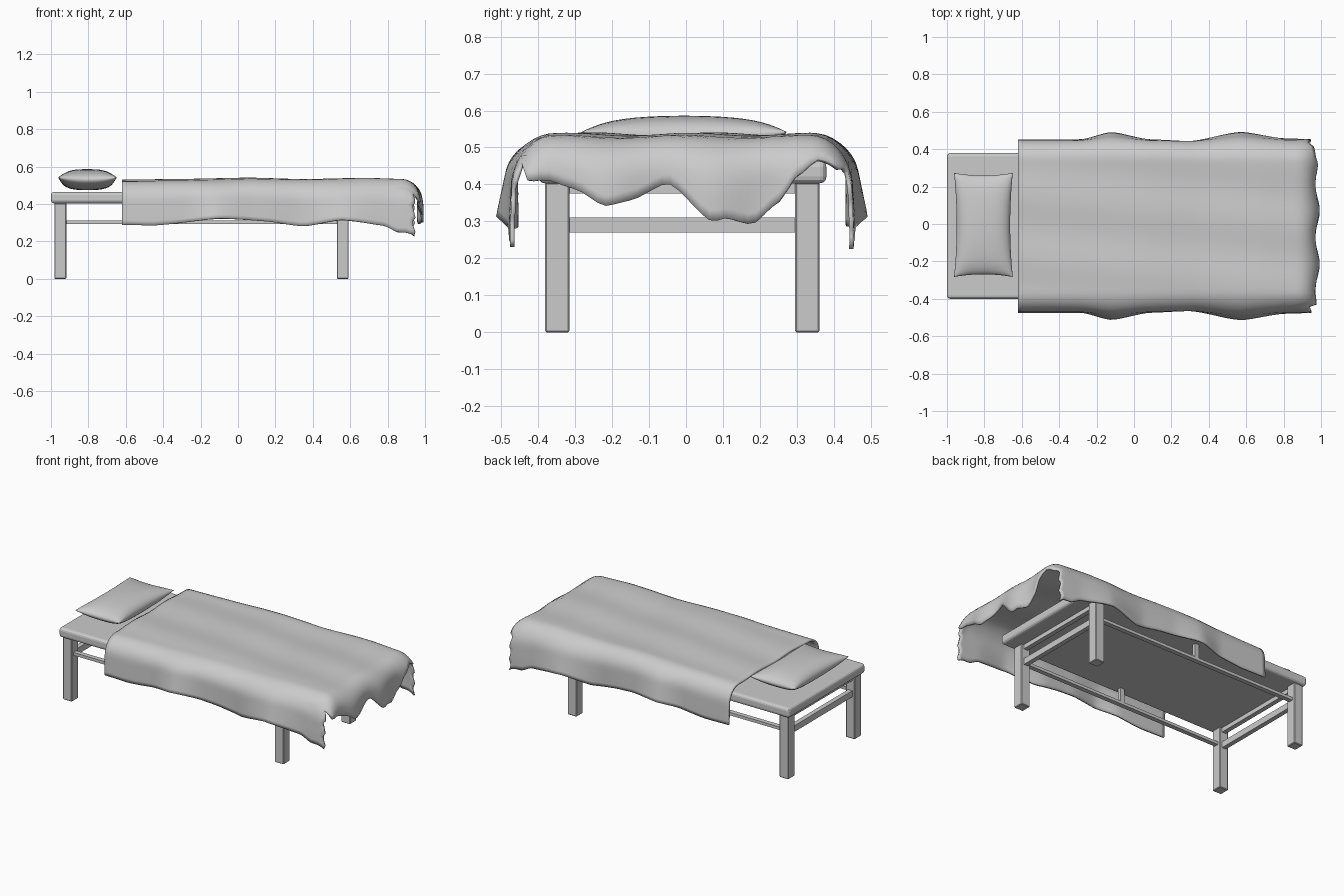
import bpy, bmesh, math

if "Cube" in bpy.data.objects:
    bpy.data.objects.remove(bpy.data.objects["Cube"])


def box(name, x0, x1, y0, y1, z0, z1, bevel=0.0, seg=1):
    bm = bmesh.new()
    bmesh.ops.create_cube(bm, size=1)
    for v in bm.verts:
        v.co = ((x0 + x1) / 2 + v.co.x * (x1 - x0),
                (y0 + y1) / 2 + v.co.y * (y1 - y0),
                (z0 + z1) / 2 + v.co.z * (z1 - z0))
    if bevel:
        bmesh.ops.bevel(bm, geom=bm.edges[:], offset=bevel, segments=seg,
                        affect='EDGES', profile=0.5)
    return to_object(name, bm)


def to_object(name, bm, smooth=False):
    me = bpy.data.meshes.new(name)
    if not smooth:
        bmesh.ops.recalc_face_normals(bm, faces=bm.faces)
    for f in bm.faces:
        f.smooth = smooth
    bm.to_mesh(me)
    bm.free()
    ob = bpy.data.objects.new(name, me)
    bpy.context.collection.objects.link(ob)
    return ob


def interp(pts, x):
    """Softened linear interpolation through (x, value) points."""
    if x <= pts[0][0]:
        return pts[0][1]
    for (a, p), (b, q) in zip(pts, pts[1:]):
        if x <= b:
            t = (x - a) / (b - a)
            t = 0.5 * t + 0.5 * t * t * (3 - 2 * t)
            return p + (q - p) * t
    return pts[-1][1]


# Bed frame: top board, legs, rails and middle struts
box("bed_board", -1.0, 0.68, -0.40, 0.38, 0.403, 0.465, 0.018, 3)
for lx, end in ((-0.95, "head"), (0.56, "foot")):
    for ly, side in ((-0.348, "front"), (0.328, "back")):
        box(f"{end}_{side}_leg", lx - 0.032, lx + 0.032, ly - 0.033, ly + 0.033,
            0, 0.405, 0.004)
    box(f"{end}_lower_rail", lx - 0.015, lx + 0.015, -0.32, 0.30, 0.27, 0.31)
    box(f"{end}_upper_rail", lx - 0.015, lx + 0.015, -0.32, 0.30, 0.375, 0.405)
for ly, side in ((-0.348, "front"), (0.328, "back")):
    box(f"{side}_long_rail", -0.93, 0.54, ly - 0.015, ly + 0.015, 0.293, 0.312)
    box(f"{side}_strut", -0.21, -0.18, ly - 0.012, ly + 0.012, 0.31, 0.405)

# Blanket: grid rolled over both long sides and the foot end
FRONT_HEM = [(-.62, .29), (-.45, .285), (-.1, .318), (.15, .305), (.35, .285),
             (.55, .315), (.78, .285), (.86, .25), (.95, .26)]
FOOT_HEM = [(-.47, .47), (-.4, .415), (-.3, .385), (-.22, .345), (-.15, .36), (-.05, .4),
            (.07, .30), (.11, .312), (.18, .295), (.25, .35), (.30, .42), (.36, .47), (.47, .49)]
FLARE = [(-.62, 0), (-.28, .0), (-.12, .04), (.08, .0), (.3, -.01),
         (.57, .04), (.8, .005), (.97, 0)]
RIDGE = [(-.62, .526), (-.3, .53), (.06, .537), (.35, .529), (.68, .536), (.87, .53)]
TOP, R = 0.53, 0.105


def roll(a, flat):
    """Arc length to (run, drop) over a rounded edge."""
    if a <= flat:
        return a, 0.0
    t = (a - flat) / R
    if t < math.pi / 2:
        return flat + R * math.sin(t), R * (1 - math.cos(t))
    return flat + R, R + (t - math.pi / 2) * R


def arc_for(drop):
    return R * math.acos(1 - drop / R) if drop < R else R * math.pi / 2 + drop - R


bm = bmesh.new()
NX, NY = 64, 60
rows = []
for i in range(NX + 1):
    row = []
    for j in range(NY + 1):
        t = 2 * j / NY - 1
        s = 1 if t >= 0 else -1
        flat = 0.34 if s > 0 else 0.362
        reach = flat + 0.29
        a = abs(t) * reach
        # foot overhang for this lengthwise strip
        if a < 0.44:
            e = arc_for(TOP - interp(FOOT_HEM, s * a))
        else:
            e = 0.075 + 0.01 * math.sin(j * 1.9)
        run, du = roll(-0.62 + (1.49 + e) * i / NX, 0.87)
        # stretch the side drop to meet the hem
        y, dv = roll(a, flat)
        dv *= (TOP - interp(FRONT_HEM, run)) / roll(reach, flat)[1]
        k = min(1, dv / 0.22)
        y = s * (y + k * (interp(FLARE, run) + 0.008))
        top = interp(RIDGE, run) + 0.004 * math.sin(19 * y + 2 * run)
        run += (0.006 + 0.012 * math.sin(22 * y)) * min(1, du / 0.15)
        row.append(bm.verts.new((run, y, top - du - dv)))
    rows.append(row)
for i in range(NX):
    for j in range(NY):
        bm.faces.new((rows[i][j], rows[i + 1][j], rows[i + 1][j + 1], rows[i][j + 1]))
blanket = to_object("blanket", bm, True)
mod = blanket.modifiers.new("thickness", 'SOLIDIFY')
mod.thickness = 0.012
mod.offset = -1

# Pillow: two bulging sheets sharing a pinched seam
bm = bmesh.new()
N = 24
for s in (1, -1):
    g = []
    for i in range(N + 1):
        u = math.sin((i / N - 0.5) * math.pi)
        line = []
        for j in range(N + 1):
            v = math.sin((j / N - 0.5) * math.pi)
            h = math.sqrt(max(0, (1 - abs(u) ** 3) * (1 - v ** 6))) * (1 - 0.35 * v * v)
            x = -0.805 + 0.157 * u * (1 - 0.09 * (1 - v * v))
            y = -0.005 + 0.278 * v * (1 - 0.05 * (1 - u * u))
            z = 0.53 + s * 0.056 * h + 0.012 * u * u * v * v
            line.append(bm.verts.new((x, y, z)))
        g.append(line)
    for i in range(N):
        for j in range(N):
            q = (g[i][j], g[i + 1][j], g[i + 1][j + 1], g[i][j + 1])
            bm.faces.new(q if s > 0 else q[::-1])
bmesh.ops.remove_doubles(bm, verts=bm.verts, dist=0.0001)
to_object("pillow", bm, True)
